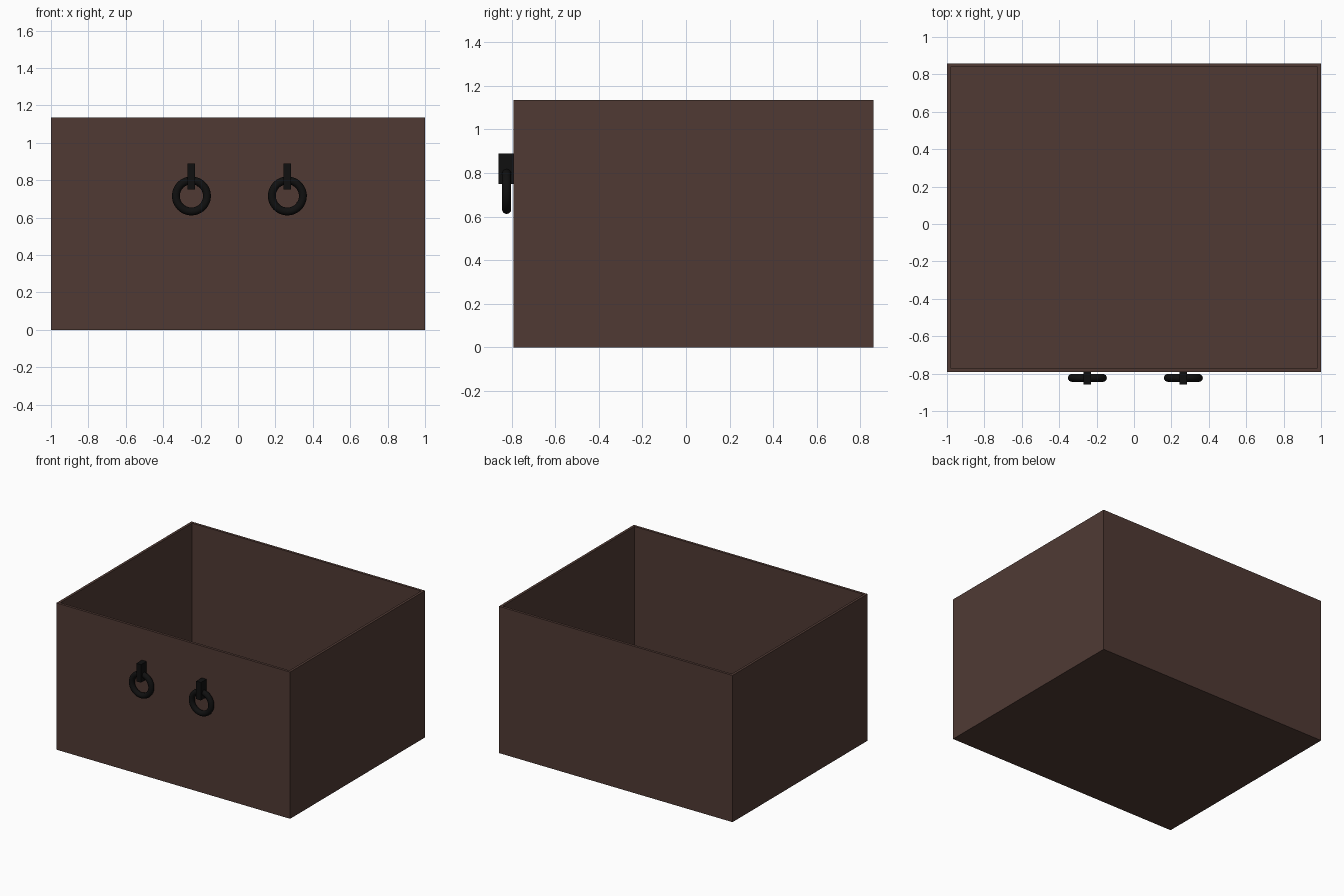
import bpy, bmesh
from mathutils import Vector

if "Cube" in bpy.data.objects:
    bpy.data.objects.remove(bpy.data.objects["Cube"])


def material(name, rgb):
    m = bpy.data.materials.new(name)
    m.diffuse_color = (*rgb, 1)
    m.use_nodes = True
    m.node_tree.nodes["Principled BSDF"].inputs["Base Color"].default_value = m.diffuse_color
    return m


wood = material("dark_wood", (0.08, 0.042, 0.034))
iron = material("black_iron", (0.005, 0.005, 0.005))


def box(name, lo, hi, mat, open_wall=0):
    """Box between two corners; open_wall hollows it from the top."""
    lo, hi = Vector(lo), Vector(hi)
    bm = bmesh.new()
    bmesh.ops.create_cube(bm, size=1)
    for v in bm.verts:
        v.co = Vector(((lo[i] + hi[i]) / 2 + v.co[i] * (hi[i] - lo[i])) for i in range(3))
    if open_wall:
        top = max(bm.faces, key=lambda f: f.calc_center_median().z)
        bmesh.ops.inset_region(bm, faces=[top], thickness=open_wall, use_even_offset=True)
        inner = bmesh.ops.extrude_discrete_faces(bm, faces=[top])["faces"][0]
        for v in inner.verts:
            v.co.z = lo.z + open_wall
    bmesh.ops.recalc_face_normals(bm, faces=bm.faces)
    me = bpy.data.meshes.new(name)
    bm.to_mesh(me)
    bm.free()
    me.materials.append(mat)
    ob = bpy.data.objects.new(name, me)
    bpy.context.collection.objects.link(ob)
    return ob


# Open drawer body with thin walls and floor
box("drawer_body", (-1, -0.791, 0), (1, 0.859, 1.135), wood, 0.02)

# Two ring pulls, each hanging from a square mount
for side, x in (("left", -0.249), ("right", 0.264)):
    box(side + "_pull_mount", (x - 0.02, -0.859, 0.75), (x + 0.02, -0.785, 0.889), iron)
    bpy.ops.mesh.primitive_torus_add(
        major_radius=0.083, minor_radius=0.021, major_segments=48, minor_segments=16,
        location=(x, -0.823, 0.716), rotation=(1.5707963, 0, 0))
    ring = bpy.context.object
    ring.name = side + "_pull_ring"
    ring.data.materials.append(iron)
    bpy.ops.object.shade_smooth()
